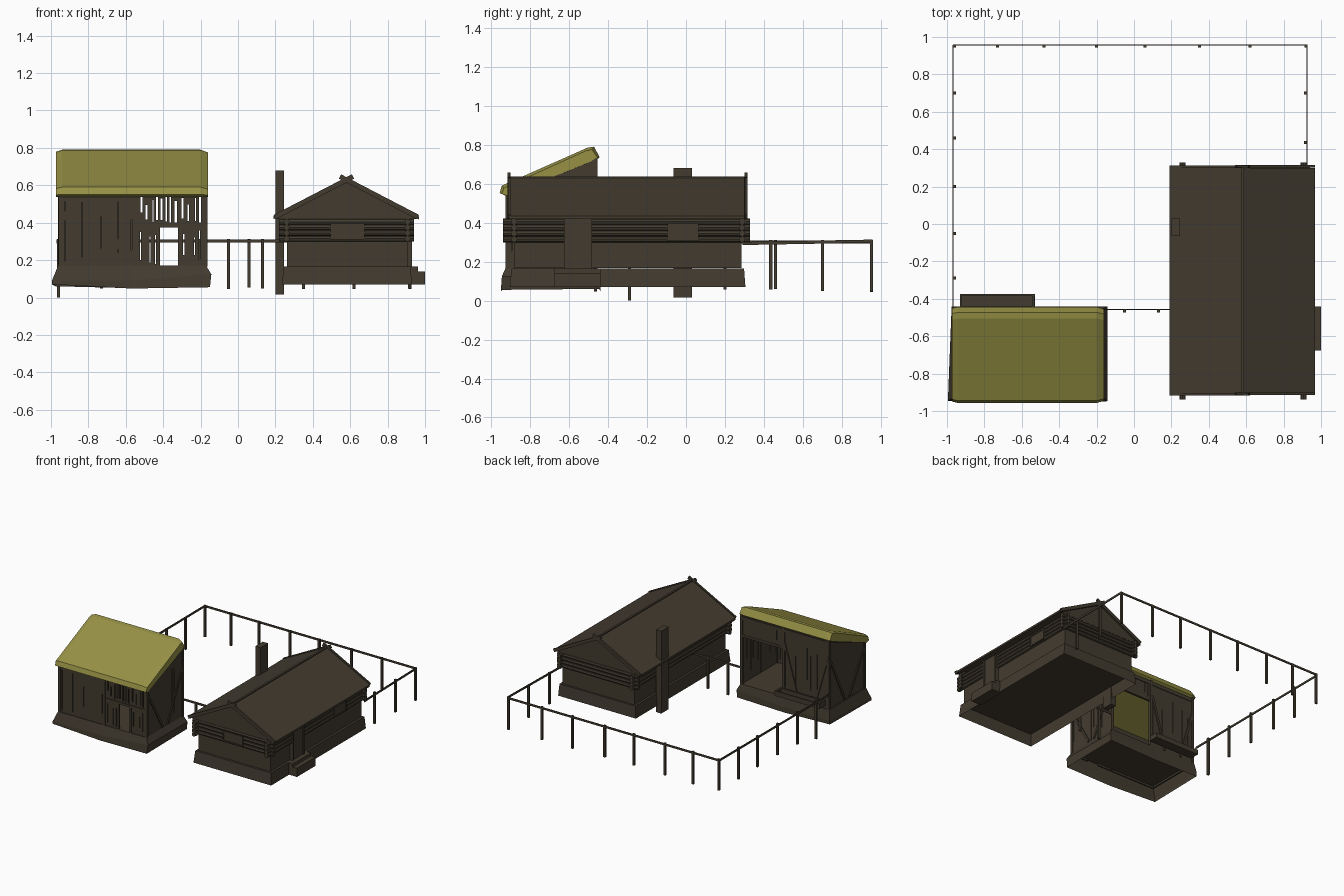
import bpy, bmesh, math, random
from mathutils import Matrix, Vector

if "Cube" in bpy.data.objects:
    bpy.data.objects.remove(bpy.data.objects["Cube"])

random.seed(4)

def material(name, rgb):
    m = bpy.data.materials.new(name)
    m.diffuse_color = (*rgb, 1)
    m.use_nodes = True
    m.node_tree.nodes["Principled BSDF"].inputs["Base Color"].default_value = m.diffuse_color
    return m

WOOD = material("dark_wood", (0.055, 0.044, 0.029))
THATCH = material("olive_thatch", (0.31, 0.285, 0.06))

def finish(name, bm, mat=WOOD, open_bottom=False):
    bmesh.ops.recalc_face_normals(bm, faces=bm.faces)
    if open_bottom:
        low = [f for f in bm.faces if f.normal.z < -0.9]
        bmesh.ops.delete(bm, geom=low, context='FACES_ONLY')
    me = bpy.data.meshes.new(name)
    bm.to_mesh(me)
    bm.free()
    me.materials.append(mat)
    ob = bpy.data.objects.new(name, me)
    bpy.context.collection.objects.link(ob)
    return ob

def box(bm, x0, x1, y0, y1, z0, z1):
    mat = Matrix.Translation(((x0 + x1) / 2, (y0 + y1) / 2, (z0 + z1) / 2)) @ \
        Matrix.Diagonal((x1 - x0, y1 - y0, z1 - z0, 1))
    bmesh.ops.create_cube(bm, size=1, matrix=mat)

def beam(bm, p, q, w, h):
    p, q = Vector(p), Vector(q)
    d = q - p
    # local Y stays horizontal, so w is the width and h the height
    rot = d.to_track_quat('X', 'Z').to_matrix().to_4x4()
    bmesh.ops.create_cube(bm, size=1, matrix=Matrix.Translation((p + q) / 2) @ rot @
                          Matrix.Diagonal((d.length, w, h, 1)))

def log(bm, p, q, r):
    p, q = Vector(p), Vector(q)
    d = q - p
    rot = d.to_track_quat('Z', 'Y').to_matrix().to_4x4()
    bmesh.ops.create_cone(bm, cap_ends=True, segments=8, radius1=r, radius2=r, depth=d.length,
                          matrix=Matrix.Translation((p + q) / 2) @ rot)

def loft(bm, rings):
    rows = [[bm.verts.new(v) for v in ring] for ring in rings]
    n = len(rows[0])
    for a, b in zip(rows, rows[1:]):
        for i in range(n):
            bm.faces.new((a[i], a[(i + 1) % n], b[(i + 1) % n], b[i]))
    bm.faces.new(rows[0])
    bm.faces.new(rows[-1])

def rect(x0, x1, y0, y1, z):
    return [(x0, y0, z), (x1, y0, z), (x1, y1, z), (x0, y1, z)]

def xz_prism(bm, pts, y0, y1):
    loft(bm, [[(x, y, z) for x, z in pts] for y in (y0, y1)])

# ---------------- house on the right ----------------
bm = bmesh.new()
loft(bm, [rect(0.235, 0.93, -0.905, 0.305, 0.07), rect(0.245, 0.922, -0.895, 0.298, 0.165)])
finish("house_foundation", bm, open_bottom=True)

# walls, and gables that fill the roof to the eaves
bm = bmesh.new()
box(bm, 0.262, 0.905, -0.88, 0.285, 0.166, 0.43)
finish("house_walls", bm)
bm = bmesh.new()
for y in (-0.895, 0.285):
    xz_prism(bm, [(0.205, 0.42), (0.955, 0.42), (0.58, 0.615)], y, y + 0.012)
finish("house_gables", bm)

# log courses crossing at the corners
bm = bmesh.new()
for i in range(4):
    z = 0.315 + i * 0.03
    for y in (-0.882, 0.288):
        log(bm, (0.22, y, z), (0.94, y, z), 0.0165)
    for x in (0.26, 0.907):
        log(bm, (x, -0.938, z), (x, 0.328, z), 0.0165)
finish("house_logs", bm)

# pitched roof
bm = bmesh.new()
xz_prism(bm, [(0.19, 0.418), (0.58, 0.615), (0.967, 0.418), (0.967, 0.434), (0.58, 0.633), (0.19, 0.434)],
         -0.905, 0.3)
finish("house_roof", bm)

# crossed gable boards and ridge pole
bm = bmesh.new()
for y in (-0.91, 0.306):
    beam(bm, (0.196, y, 0.43), (0.615, y, 0.647), 0.014, 0.026)
    beam(bm, (0.962, y + 0.003, 0.43), (0.545, y + 0.003, 0.647), 0.014, 0.026)
box(bm, 0.572, 0.588, -0.905, 0.3, 0.612, 0.637)
finish("bargeboards_and_ridge", bm)

bm = bmesh.new()
box(bm, 0.2, 0.247, -0.065, 0.03, 0.015, 0.68)
finish("chimney", bm)

# door, windows and their frames
bm = bmesh.new()
box(bm, 0.9, 0.924, -0.615, -0.495, 0.165, 0.42)
for y in (-0.62, -0.49):
    box(bm, 0.9, 0.931, y - 0.007, y + 0.007, 0.165, 0.42)
finish("house_door", bm)

bm = bmesh.new()
box(bm, 0.5, 0.67, -0.899, -0.88, 0.32, 0.39)
for x in (0.5, 0.67):
    box(bm, x - 0.005, x + 0.005, -0.904, -0.88, 0.312, 0.395)
for z in (0.316, 0.391):
    box(bm, 0.495, 0.675, -0.904, -0.88, z - 0.005, z + 0.005)
finish("front_window", bm)

bm = bmesh.new()
box(bm, 0.905, 0.924, -0.09, 0.06, 0.31, 0.39)
for y in (-0.09, 0.06):
    box(bm, 0.905, 0.929, y - 0.005, y + 0.005, 0.308, 0.395)
for z in (0.312, 0.391):
    box(bm, 0.905, 0.929, -0.095, 0.065, z - 0.005, z + 0.005)
finish("side_window", bm)

bm = bmesh.new()
box(bm, 0.91, 1.0, -0.675, -0.44, 0.07, 0.14)
box(bm, 0.91, 0.962, -0.675, -0.44, 0.14, 0.165)
finish("door_steps", bm)

# ---------------- plank shed on the left ----------------
bm = bmesh.new()
loft(bm, [[(-0.995, -0.945, 0.07), (-0.57, -0.945, 0.048), (-0.15, -0.95, 0.055),
           (-0.15, -0.44, 0.06), (-0.57, -0.44, 0.05), (-0.975, -0.445, 0.06)],
          [(-0.995, -0.945, 0.09), (-0.57, -0.942, 0.09), (-0.143, -0.945, 0.125),
           (-0.143, -0.44, 0.12), (-0.57, -0.445, 0.09), (-0.975, -0.44, 0.09)],
          [(-0.962, -0.925, 0.17), (-0.57, -0.925, 0.17), (-0.17, -0.925, 0.17),
           (-0.17, -0.455, 0.17), (-0.57, -0.455, 0.17), (-0.962, -0.455, 0.17)]])
finish("shed_foundation", bm, open_bottom=True)

def roof_z(y):
    return 0.56 + (y + 0.92) * 0.39

def planks(bm, axis, a0, a1, c, z0, z1, gap, chance=0.6):
    """Row of upright boards with part-height slits; z1 None means up to the roof slope."""
    def board(a, b, lo, hi):
        t = 0.005
        span = (a, b, c - t, c + t) if axis == 'x' else (c - t, c + t, a, b)
        box(bm, *span, lo, hi)
    a = a0
    while a < a1 - 0.004:
        b = min(a + random.uniform(0.022, 0.04), a1)
        top = z1 if z1 else roof_z(c if axis == 'x' else a)
        slit = b < a1 and random.random() < chance
        e = b - random.uniform(0.4, 1) * gap if slit else b
        board(a, e, z0, top)
        if slit:
            h = top - z0
            board(e, b, z0, z0 + h * random.uniform(0.04, 0.4))
            board(e, b, top - h * random.uniform(0.1, 0.4), top)
        a = b

bm = bmesh.new()
F, B, L, R = -0.915, -0.465, -0.95, -0.175
planks(bm, 'x', L, -0.55, F, 0.155, None, 0.006)
planks(bm, 'x', -0.55, -0.42, F, 0.155, 0.385, 0.007)
planks(bm, 'x', -0.32, R, F, 0.155, 0.385, 0.01, 0.9)
planks(bm, 'x', -0.55, R, F, 0.385, None, 0.012, 1)
finish("shed_front_planks", bm)

bm = bmesh.new()
planks(bm, 'y', F, B, L, 0.155, None, 0.005)
planks(bm, 'y', F, B, R, 0.155, None, 0.005)
finish("shed_side_planks", bm)

# back wall with a wide opening on its right half
bm = bmesh.new()
planks(bm, 'x', L, -0.54, B, 0.155, None, 0.004)
planks(bm, 'x', -0.54, R, B, 0.56, None, 0.004)
finish("shed_back_planks", bm)

# posts, rails and braces
bm = bmesh.new()
for x in (L, -0.55, R):
    for y in (F, B):
        box(bm, x - 0.011, x + 0.011, y - 0.011, y + 0.011, 0.165, roof_z(y))
for x in (-0.425, -0.315):
    box(bm, x - 0.007, x + 0.007, F - 0.009, F + 0.007, 0.165, 0.38)
box(bm, -0.55, R, F - 0.01, F + 0.007, 0.375, 0.392)
box(bm, -0.55, R, B - 0.008, B + 0.008, 0.55, 0.57)
box(bm, L, R, B - 0.01, B + 0.01, 0.69, 0.715)
for x in (L - 0.006, R + 0.006):
    beam(bm, (x, F + 0.01, 0.5), (x, -0.72, 0.18), 0.012, 0.018)
    beam(bm, (x, B - 0.01, 0.56), (x, -0.66, 0.18), 0.012, 0.018)
    beam(bm, (x, F, 0.55), (x, B, 0.72), 0.012, 0.02)
for x0, x1 in ((L, -0.83), (-0.56, -0.68)):
    beam(bm, (x0, B + 0.008, 0.6), (x1, B + 0.008, 0.18), 0.01, 0.018)
    beam(bm, (x0, F + 0.008, 0.5), (x1, F + 0.008, 0.18), 0.01, 0.018)
finish("shed_frame", bm)

# thick lean-to thatch with chamfered ends
bm = bmesh.new()
prof = [(-0.925, 0.538), (-0.957, 0.552), (-0.945, 0.59),
        (-0.505, 0.785), (-0.472, 0.79), (-0.443, 0.735), (-0.47, 0.717)]

def ring(x, k):
    out = []
    for y, z in prof:
        under = 0.54 + (y + 0.925) * 0.389
        out.append((x, -0.7 + (y + 0.7) * (1 - 0.1 * k), under + (z - under) * (1 - 0.45 * k)))
    return out

loft(bm, [ring(-0.972, 0.3), ring(-0.94, 0), ring(-0.2, 0), ring(-0.16, 0.45)])
finish("shed_thatch_roof", bm, THATCH)

# feeding trough behind the shed
bm = bmesh.new()
box(bm, -0.93, -0.53, -0.45, -0.375, 0.2, 0.208)
for y in (-0.443, -0.38):
    box(bm, -0.93, -0.53, y - 0.005, y + 0.005, 0.2, 0.24)
for x in (-0.925, -0.537):
    box(bm, x - 0.006, x + 0.006, -0.45, -0.375, 0.2, 0.24)
finish("trough", bm)

# ---------------- yard fence ----------------
bm = bmesh.new()
posts = [(x, 0.952) for x in (-0.96, -0.73, -0.48, -0.2, 0.06, 0.35, 0.62, 0.92)]
posts += [(-0.96, y) for y in (0.7, 0.46, 0.2, -0.05, -0.29)]
posts += [(0.917, y) for y in (0.7, 0.435)]
posts += [(-0.05, -0.465), (0.13, -0.465)]
for x, y in posts:
    bottom = 0.0 if (x, y) == (-0.96, -0.29) else random.uniform(0.04, 0.06)
    box(bm, x - 0.008, x + 0.008, y - 0.008, y + 0.008, bottom, 0.312)
finish("fence_posts", bm)

bm = bmesh.new()
beam(bm, (-0.965, 0.957, 0.302), (0.925, 0.957, 0.302), 0.006, 0.016)
beam(bm, (-0.967, 0.957, 0.302), (-0.967, -0.44, 0.298), 0.006, 0.016)
beam(bm, (0.925, 0.957, 0.305), (0.925, 0.29, 0.293), 0.006, 0.016)
beam(bm, (-0.17, -0.457, 0.302), (0.26, -0.457, 0.302), 0.006, 0.016)
finish("fence_rails", bm)
